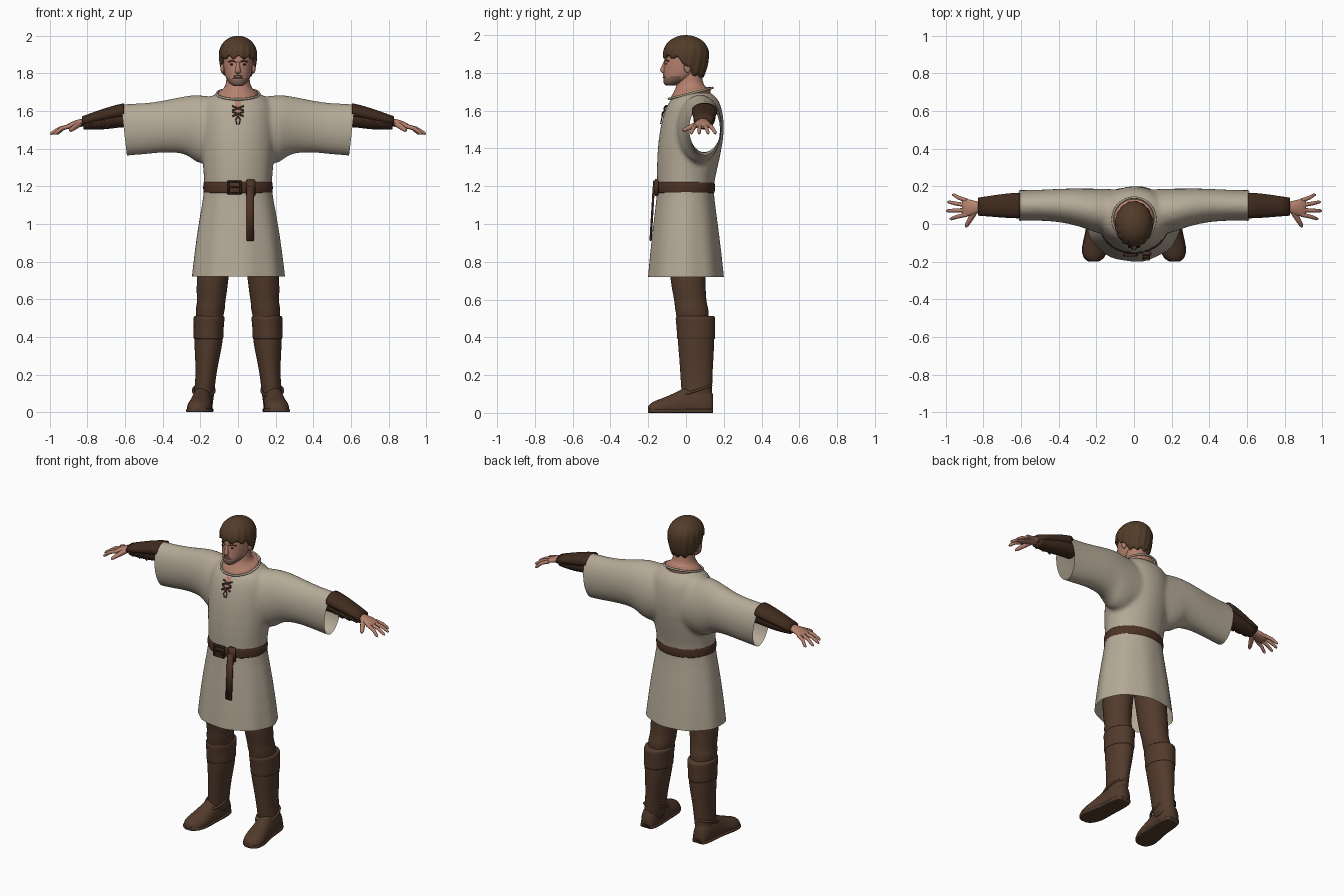
import bpy, bmesh
from math import sin, cos, pi, sqrt
from mathutils import Vector, Matrix
from mathutils.bvhtree import BVHTree

if "Cube" in bpy.data.objects:
    bpy.data.objects.remove(bpy.data.objects["Cube"])


def material(name, r, g, b):
    m = bpy.data.materials.new(name)
    m.use_nodes = True
    m.diffuse_color = (r, g, b, 1)
    bsdf = m.node_tree.nodes["Principled BSDF"]
    bsdf.inputs["Base Color"].default_value = (r, g, b, 1)
    bsdf.inputs["Roughness"].default_value = 0.8
    return m


LINEN = material("linen", .46, .40, .31)
SKIN = material("skin", .46, .22, .155)
STUBBLE = material("stubble", .22, .13, .095)
HAIR = material("hair brown", .085, .045, .022)
LEATHER = material("boot leather", .085, .043, .025)
BELT = material("belt leather", .075, .033, .019)
BRACER = material("bracer leather", .05, .024, .013)
DARK = material("dark eye", .02, .014, .012)


def add_loft(bm, rings, axis, n=24):
    """Closed skin over ellipses: (position, centre 1, centre 2, radius 1, radius 2, folds)."""
    crease = bm.edges.layers.float.get("crease_edge") or bm.edges.layers.float.new("crease_edge")
    rows = []
    for p, c1, c2, r1, r2, *fold in rings:
        row = []
        for i in range(n):
            t = 2 * pi * i / n
            k = 1 + (fold[0] * cos(9 * t) if fold else 0)
            u, v = c1 + r1 * k * cos(t), c2 + r2 * k * sin(t)
            row.append(bm.verts.new({"z": (u, v, p), "x": (p, u, v), "y": (u, p, v)}[axis]))
        rows.append(row)
    for a, b in zip(rows, rows[1:]):
        for i in range(n):
            j = (i + 1) % n
            bm.faces.new((a[i], a[j], b[j], b[i]))
    for row in (rows[0], rows[-1]):
        for e in bm.faces.new(row).edges:
            e[crease] = 1.0


def finish(name, bm, mat, side=1, sub=0):
    for v in bm.verts:
        v.co.x *= side
    bmesh.ops.recalc_face_normals(bm, faces=bm.faces)
    for f in bm.faces:
        f.smooth = True
    me = bpy.data.meshes.new(name)
    bm.to_mesh(me)
    bm.free()
    me.materials.append(mat)
    ob = bpy.data.objects.new(name, me)
    bpy.context.collection.objects.link(ob)
    if sub:
        ob.modifiers.new("Subdivision", "SUBSURF").levels = sub
        ob.modifiers[-1].render_levels = sub
    return ob


def loft(name, rings, axis, mat, side=1, n=24):
    bm = bmesh.new()
    add_loft(bm, rings, axis, n)
    return finish(name, bm, mat, side, 1)


def ball(name, loc, scale, mat):
    bm = bmesh.new()
    bmesh.ops.create_uvsphere(bm, u_segments=16, v_segments=10, radius=1,
                              matrix=Matrix.Translation(loc) @ Matrix.Diagonal((*scale, 1)))
    return finish(name, bm, mat)


def box(name, loc, size, mat, tilt=0):
    bm = bmesh.new()
    bmesh.ops.create_cube(bm, size=1, matrix=Matrix.Translation(loc)
                          @ Matrix.Rotation(tilt, 4, "X") @ Matrix.Diagonal((*size, 1)))
    bmesh.ops.bevel(bm, geom=bm.edges[:], offset=min(size) * .25, segments=2, affect="EDGES")
    return finish(name, bm, mat)


def cord(name, pts, radius, mat, side=1, taper=None, closed=False):
    cu = bpy.data.curves.new(name, "CURVE")
    cu.dimensions, cu.bevel_depth, cu.bevel_resolution, cu.use_fill_caps = "3D", radius, 3, True
    sp = cu.splines.new("POLY")
    sp.points.add(len(pts) - 1)
    for i, p in enumerate(pts):
        sp.points[i].co = (p[0] * side, p[1], p[2], 1)
        sp.points[i].radius = taper[i] if taper else 1
    sp.use_cyclic_u, sp.use_smooth = closed, True
    cu.materials.append(mat)
    ob = bpy.data.objects.new(name, cu)
    bpy.context.collection.objects.link(ob)
    bpy.ops.object.select_all(action="DESELECT")
    ob.select_set(True)
    bpy.context.view_layer.objects.active = ob
    bpy.ops.object.convert(target="MESH")
    return ob


def bake(ob):
    me = bpy.data.meshes.new_from_object(ob.evaluated_get(bpy.context.evaluated_depsgraph_get()))
    ob.modifiers.clear()
    ob.data = me


def front_of(ob):
    """Returns a function giving the point on the object's front at x, z."""
    tree = BVHTree.FromObject(ob, bpy.context.evaluated_depsgraph_get())

    def at(x, z, out=.003):
        hit = tree.ray_cast(Vector((x, -1, z)), Vector((0, 1, 0)))[0]
        return Vector((x, (hit.y if hit else -.11) - out, z))
    return at


# Tunic: torso and sleeves fused, then cut open at hem and cuffs
bm = bmesh.new()
add_loft(bm, [(.64, 0, 0, .257, .207, .02), (.72, 0, 0, .25, .202, .02), (.95, 0, -.002, .222, .178, .015),
              (1.12, 0, -.003, .19, .155, .01), (1.2, 0, -.003, .178, .148), (1.28, 0, .003, .185, .16, .01),
              (1.45, 0, .027, .2, .175), (1.55, 0, .037, .2, .165), (1.63, 0, .042, .19, .145),
              (1.67, 0, .045, .16, .118), (1.695, 0, .05, .11, .08)], "z", 36)
half = [(.2, .07, 1.495, .12, .195), (.25, .08, 1.52, .108, .165), (.3, .09, 1.528, .1, .15),
        (.4, .1, 1.518, .088, .137), (.5, .1, 1.505, .082, .137), (.6, .098, 1.5, .082, .139),
        (.7, .098, 1.495, .083, .141)]
add_loft(bm, [(-r[0], *r[1:]) for r in reversed(half)] + [(0, .05, 1.5, .13, .155)] + half, "x", 28)
tunic = finish("tunic", bm, LINEN, sub=1)
remesh = tunic.modifiers.new("Fuse", "REMESH")
remesh.mode, remesh.voxel_size = "VOXEL", .011
soften = tunic.modifiers.new("Soften", "SMOOTH")
soften.factor, soften.iterations = .5, 8
bake(tunic)
bm = bmesh.new()
bm.from_mesh(tunic.data)
for co, no in (((0, 0, .72), (0, 0, -1)), ((.62, 0, 1.62), (.993, 0, -.115)),
               ((-.62, 0, 1.62), (-.993, 0, -.115))):
    bmesh.ops.bisect_plane(bm, geom=bm.verts[:] + bm.edges[:] + bm.faces[:],
                           plane_co=co, plane_no=no, clear_outer=True)
for f in bm.faces:
    f.smooth = True
bm.to_mesh(tunic.data)
bm.free()

# Neck with sloping base, and collar rim
neck = loft("neck", [(1.65, 0, .025, .1, .1), (1.695, 0, .025, .112, .113), (1.705, 0, .025, .1, .1),
                     (1.72, 0, .025, .075, .08), (1.75, 0, .022, .062, .066), (1.81, 0, .02, .06, .062)], "z", SKIN)
for v in neck.data.vertices:
    if v.co.z < 1.71:
        v.co.z += .25 * (v.co.y - .025)
cord("collar", [(.114 * cos(a), .025 + .116 * sin(a), 1.692 + .029 * sin(a))
                for a in (2 * pi * i / 32 for i in range(32))], .006, LINEN, closed=True)

# Neck slit and lacing
chest = front_of(tunic)
bm = bmesh.new()
levels = [(1.665, .02), (1.63, .015), (1.59, .008), (1.55, .002)]
edge = [(bm.verts.new(chest(-w, z)), bm.verts.new(chest(w, z))) for z, w in levels]
for (a, b), (c, d) in zip(edge, edge[1:]):
    bm.faces.new((a, c, d, b))
finish("neck_slit", bm, SKIN)
for s in (1, -1):
    for k, z in enumerate((1.615, 1.585)):
        cord("lace", [chest(-.03 * s, z - .012, .006), chest(0, z, .01), chest(.03 * s, z + .012, .006)], .005, BELT)
    cord("lace_end", [chest(0, 1.575, .008), chest(.012 * s, 1.555, .006), chest(.006 * s, 1.53, .005)], .003, BELT)

# Belt, buckle and hanging end
loft("belt", [(z, 0, -.003, .186 + d, .157 + d) for z, d in
              ((1.165, -.004), (1.172, 0), (1.215, 0), (1.222, -.004))], "z", BELT, n=36)
for x in (-.052, .014):
    box("buckle_side", (x, -.166, 1.194), (.012, .016, .075), BRACER)
for z in (1.162, 1.226):
    box("buckle_bar", (-.019, -.166, z), (.078, .016, .011), BRACER)
box("buckle_pin", (-.015, -.169, 1.194), (.06, .008, .008), BRACER)
box("belt_loop", (.068, -.157, 1.192), (.05, .024, .09), BELT)
box("belt_end", (.065, -.179, 1.055), (.042, .012, .29), BELT, -.06)

# Head, with stubble on the jaw
head = loft("head", [(1.733, 0, -.08, .022, .026), (1.742, 0, -.075, .04, .044), (1.765, 0, -.045, .061, .076),
                     (1.80, 0, -.02, .073, .1), (1.85, 0, -.008, .079, .108), (1.90, 0, -.002, .08, .112),
                     (1.95, 0, 0, .07, .09), (1.98, 0, 0, .04, .05)], "z", SKIN, n=32)
head.modifiers[0].levels = 2
bake(head)
head.data.materials.append(STUBBLE)
for p in head.data.polygons:
    c = p.center
    if c.y < -.03 and c.z < 1.765 + max(0, abs(c.x) - .03) * .6:
        p.material_index = 1
face = front_of(head)
loft("nose", [(1.86, 0, -.113, .008, .005), (1.835, 0, -.115, .011, .015), (1.815, 0, -.117, .015, .023),
              (1.806, 0, -.115, .018, .02), (1.798, 0, -.113, .01, .01)], "z", SKIN, n=12)
cord("mouth", [face(x, 1.777, .0) for x in (-.024, -.01, 0, .01, .024)], .0035, STUBBLE)
cord("moustache", [face(x, z, -.001) for x, z in
                   ((-.03, 1.772), (-.015, 1.788), (0, 1.79), (.015, 1.788), (.03, 1.772))], .004, STUBBLE)
for s, side in ((1, "left"), (-1, "right")):
    ball(side + "_eye", face(.031 * s, 1.848, -.001), (.012, .004, .005), DARK)
    cord(side + "_brow", [face(x * s, z, .0) for x, z in ((.013, 1.862), (.03, 1.868), (.05, 1.862))], .004, HAIR)
    ball(side + "_ear", (.082 * s, .008, 1.832), (.012, .02, .032), SKIN)

# Hair: cap with a ragged lower edge, long at the nape and short over the brow
bm = bmesh.new()
ROWS, COLS = 16, 96
grid = []
for i in range(ROWS + 1):
    t = min(1, i / (ROWS - 1))
    row = []
    for j in range(COLS):
        a = 2 * pi * j / COLS
        k = min(1, max(0, (cos(a) + .7) / 1.3))
        low = 1.785 + .1 * k * k * (3 - 2 * k) + .009 * sin(11 * a + 1)
        z = low + (2 - low) * cos(t * pi / 2)
        h = (z - 1.9) / .1
        r = sqrt(max(0, 1 - h * h)) if h > 0 else 1 - .15 * h * h
        r *= (1 + .022 * t * sin(16 * a + 5 * t)) * (.84 if i == ROWS else 1)
        row.append(bm.verts.new((.101 * r * sin(a), -.121 * r * cos(a), z)))
    grid.append(row)
for a, b in zip(grid, grid[1:]):
    for j in range(COLS):
        k = (j + 1) % COLS
        bm.faces.new((a[j], a[k], b[k], b[j]))
bmesh.ops.remove_doubles(bm, verts=bm.verts[:], dist=.00005)
finish("hair", bm, HAIR)

for s, side in ((1, "left"), (-1, "right")):
    # Bracer: wrap, top plate and lacing
    loft(side + "_bracer", [(.56, .1, 1.565, .055, .05), (.62, .1, 1.565, .057, .05), (.7, .098, 1.55, .055, .048),
                            (.78, .094, 1.538, .045, .038), (.82, .092, 1.535, .04, .032)], "x", BRACER, s)
    loft(side + "_bracer_plate", [(.605, .098, 1.6, .068, .042), (.64, .098, 1.594, .069, .042),
                                  (.73, .096, 1.572, .06, .037), (.83, .092, 1.545, .048, .027)], "x", BRACER, s)
    for x in (.66, .71, .76):
        cord(side + "_bracer_lace", [(x, .045, 1.55), (x + .03, .048, 1.525), (x + .04, .07, 1.508)], .005, BELT, s)

    # Hand
    loft(side + "_palm", [(.81, .09, 1.54, .028, .022), (.845, .088, 1.537, .034, .021), (.88, .086, 1.528, .047, .018),
                          (.905, .087, 1.518, .048, .014), (.915, .087, 1.514, .042, .009)], "x", SKIN, s)
    fingers = [(.125, .965, .155), (.1, .992, .117), (.074, .998, .07), (.05, .978, .028)]
    for y, tip_x, tip_y in fingers:
        mid = ((.9 + tip_x) / 2, (y + tip_y) / 2, 1.507)
        cord(side + "_finger", [(.89, y, 1.522), mid, (tip_x - .008, tip_y, 1.483), (tip_x, tip_y, 1.477)],
             .0105, SKIN, s, (1.1, 1, .8, .35))
    cord(side + "_thumb", [(.845, .07, 1.532), (.868, .03, 1.515), (.888, -.005, 1.5), (.893, -.016, 1.495)],
         .013, SKIN, s, (1.3, 1.1, .85, .4))

    # Trouser leg
    loft(side + "_trouser_leg", [(.46, .152, .035, .068, .085), (.52, .15, .035, .073, .086), (.55, .147, .03, .08, .09),
                                 (.58, .143, .025, .074, .085), (.63, .14, .018, .081, .088), (.7, .136, .01, .084, .093),
                                 (.8, .125, .008, .088, .098), (.9, .115, .005, .09, .1)], "z", LEATHER, s)

    # Boot: shaft, turned cuff, ankle strap, foot and sole
    loft(side + "_boot_shaft", [(.05, .185, .06, .052, .075), (.12, .178, .057, .055, .083), (.2, .17, .055, .054, .085),
                                (.3, .162, .055, .067, .092), (.37, .157, .053, .076, .097), (.42, .156, .053, .077, .098)],
         "z", LEATHER, s)
    loft(side + "_boot_cuff", [(.39, .157, .053, .078, .1), (.4, .157, .053, .081, .102), (.45, .156, .052, .08, .102),
                               (.49, .154, .05, .083, .106), (.507, .154, .05, .083, .106), (.512, .154, .05, .076, .098)],
         "z", LEATHER, s)
    cord(side + "_ankle_strap", [(.182 + .057 * cos(a), .045 + .088 * sin(a), .115 + .03 * sin(a))
                                 for a in (2 * pi * i / 28 for i in range(28))], .007, LEATHER, s, closed=True)
    foot = [(.143, .185, .035, .1), (.12, .186, .05, .13), (.06, .188, .056, .15), (0, .192, .055, .14),
            (-.06, .198, .06, .105), (-.12, .206, .068, .08), (-.165, .212, .06, .064), (-.19, .214, .042, .05),
            (-.2, .215, .02, .036)]
    shoe = loft(side + "_foot", [(y, x, top * .3, w, top * .7) for y, x, w, top in foot], "y", LEATHER, s)
    sole = loft(side + "_sole", [(y, x, .01, w + .005, .03) for y, x, w, top in foot], "y", LEATHER, s)
    for v in shoe.data.vertices:
        v.co.z = max(.004, v.co.z)
    for v in sole.data.vertices:
        v.co.z = min(.02, max(0, v.co.z))
